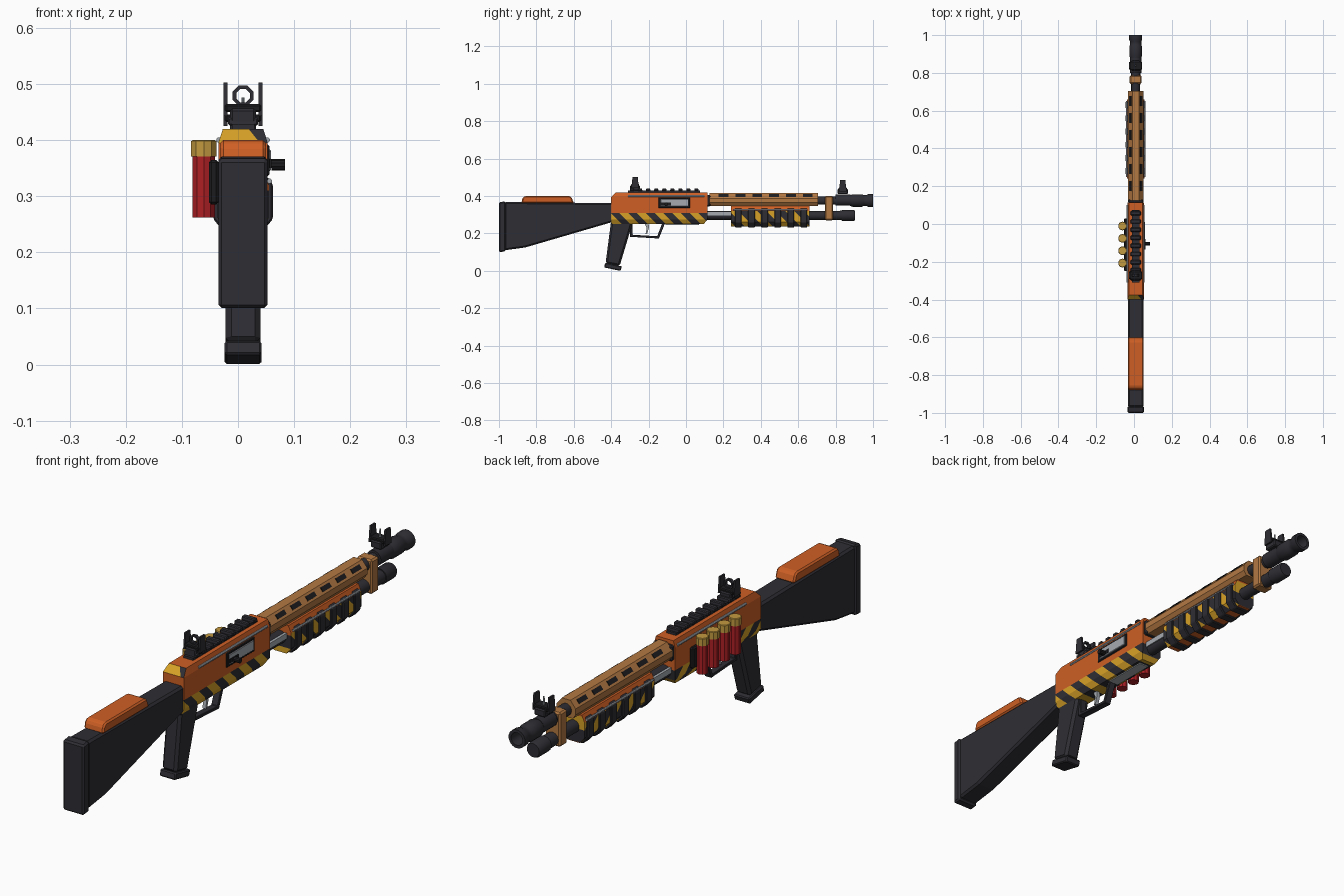
import bpy, bmesh, math
from mathutils import Vector, Matrix

old = bpy.data.objects.get("Cube")
if old:
    bpy.data.objects.remove(old)

CX = 0.009  # centre plane of the gun


def material(name, rgb):
    m = bpy.data.materials.new(name)
    m.use_nodes = True
    m.diffuse_color = (*rgb, 1)
    m.node_tree.nodes["Principled BSDF"].inputs["Base Color"].default_value = (*rgb, 1)
    return m


DARK = material("charcoal", (.027, .027, .034))
BLACK = material("black", (.012, .012, .014))
ORANGE = material("orange", (.62, .115, .018))
YELLOW = material("yellow", (.68, .36, .02))
TAN = material("tan", (.45, .19, .055))
RED = material("red", (.42, .014, .018))
BRASS = material("brass", (.54, .32, .05))
STEEL = material("steel", (.38, .41, .44))


def finish(name, bm, *mats, bevel=0):
    bmesh.ops.recalc_face_normals(bm, faces=bm.faces)
    me = bpy.data.meshes.new(name)
    bm.to_mesh(me)
    bm.free()
    ob = bpy.data.objects.new(name, me)
    bpy.context.collection.objects.link(ob)
    for m in mats:
        me.materials.append(m)
    if bevel:
        b = ob.modifiers.new("edges", 'BEVEL')
        b.width, b.segments = bevel, 1
    return ob


def extrude(loop, step):
    bm = bmesh.new()
    f = bm.faces.new([bm.verts.new(p) for p in loop])
    r = bmesh.ops.extrude_face_region(bm, geom=[f])
    bmesh.ops.translate(bm, verts=[v for v in r["geom"] if isinstance(v, bmesh.types.BMVert)], vec=step)
    return bm


def side_prism(name, profile, half, mat, bevel=0, x=CX):
    """Side profile in y, z given a width in x."""
    bm = extrude([(x - half, y, z) for y, z in profile], (2 * half, 0, 0))
    return finish(name, bm, mat, bevel=bevel)


def section(half_pts, y0, y1):
    """Mirrored cross-section in x, z run along y."""
    loop = half_pts + [(-x, z) for x, z in reversed(half_pts)]
    return extrude([(CX + x, y0, z) for x, z in loop], (0, y1 - y0, 0))


def box(name, x, y, z, mat, bevel=0):
    prof = [(y[0], z[0]), (y[1], z[0]), (y[1], z[1]), (y[0], z[1])]
    return side_prism(name, prof, (x[1] - x[0]) / 2, mat, bevel, (x[0] + x[1]) / 2)


def lathe(name, profile, mat, at, axis='Y', sides=16, smooth=True):
    """Rings of (distance, radius) along an axis through a point."""
    bm = bmesh.new()
    rings = []
    for d, r in profile:
        ring = []
        for i in range(sides):
            a = math.tau * (i + .5) / sides
            u, v = r * math.cos(a), r * math.sin(a)
            p = {'X': (d, u, v), 'Y': (u, d, v), 'Z': (u, v, d)}[axis]
            ring.append(bm.verts.new(Vector(at) + Vector(p)))
        rings.append(ring)
    for a, b in zip(rings, rings[1:]):
        for i in range(sides):
            j = (i + 1) % sides
            bm.faces.new((a[i], a[j], b[j], b[i]))
    bm.faces.new(rings[0])
    bm.faces.new(rings[-1])
    ob = finish(name, bm, mat)
    if smooth:
        bpy.ops.object.select_all(action='DESELECT')
        ob.select_set(True)
        bpy.context.view_layer.objects.active = ob
        bpy.ops.object.shade_smooth_by_angle(angle=math.radians(35))
    return ob


def cut(bm, co, no, faces=None):
    fs = list(faces if faces is not None else bm.faces)
    geom = fs + list({e for f in fs for e in f.edges}) + list({v for f in fs for v in f.verts})
    bmesh.ops.bisect_plane(bm, geom=geom, plane_co=co, plane_no=no)


def hazard(bm, inside, pitch, y0, y1):
    """Cut diagonal stripes into faces that pass the test; slots 1 and 2."""
    k = math.floor((y0 + .2) / pitch)
    while k * pitch < y1 + .5:
        cut(bm, (0, k * pitch, 0), (0, 1, 1), [f for f in bm.faces if inside(f)])
        k += 1
    for f in bm.faces:
        if inside(f):
            c = f.calc_center_median()
            f.material_index = 1 + math.floor((c.y + c.z) / pitch) % 2


# Stock, butt plate and cheek pad
side_prism("stock", [(-.97, .11), (-.86, .125), (-.39, .262), (-.39, .362), (-.97, .368)], .041, DARK, .008)
side_prism("butt_plate", [(-1, .1), (-.965, .104), (-.965, .372), (-1, .366)], .044, DARK, .006)
side_prism("cheek_pad", [(-.88, .362), (-.6, .362), (-.612, .394), (-.622, .4), (-.862, .4), (-.874, .39)],
           .041, ORANGE, .006)

# Grip with a foot
side_prism("grip", [(-.4, .27), (-.285, .27), (-.292, .235), (-.355, .025), (-.43, .04)], .031, DARK, .01)
side_prism("grip_foot", [(-.438, .018), (-.35, 0), (-.342, .024), (-.432, .043)], .033, DARK, .004)

# Receiver with a sloped rear and striped lower half
bm = section([(.03, .25), (.044, .275), (.044, .395), (.036, .42)], -.4, .115)
for v in bm.verts:
    if v.co.z > .41:
        v.co.y = max(v.co.y, -.375)
    if v.co.z < .26:
        v.co.y = min(v.co.y, .095)
cut(bm, (0, 0, .31), (0, 0, 1))
cut(bm, (0, 0, .395), (0, 0, 1))
hazard(bm, lambda f: f.calc_center_median().z < .309, .047, -.4, .12)
rear = [f for f in bm.faces if f.calc_center_median().z > .396 and f.calc_center_median().y < -.37]
cut(bm, (CX + .018, 0, .41), (1, 0, .8), rear)
for f in bm.faces:
    c = f.calc_center_median()
    if c.z > .396 and c.y < -.37:
        f.material_index = 1 if c.x > CX + .015 else 2
finish("receiver", bm, ORANGE, DARK, YELLOW)

for s, side in ((-1, "right"), (1, "left")):
    lathe("receiver_rod_" + side, [(-.31, .005), (.1, .005)], STEEL, (CX + s * .043, 0, .4), sides=8)

# Ejection port, bolt and handle
box("port_frame", (.045, .056), (-.148, .022), (.336, .392), BLACK, .003)
box("bolt", (.05, .0585), (-.135, .012), (.345, .383), STEEL, .002)
box("bolt_notch", (.05, .06), (-.135, -.08), (.35, .366), BLACK)
lathe("bolt_handle", [(.04, .006), (.06, .006), (.06, .01), (.084, .01)], BLACK, (0, -.105, .356), 'X', 10)
box("loading_plate", (CX - .02, CX + .02), (-.11, .07), (.246, .252), STEEL)

# Trigger and guard
side_prism("trigger_guard", [(-.3, .255), (-.3, .182), (-.145, .173), (-.112, .255), (-.127, .255),
                             (-.154, .185), (-.286, .193), (-.286, .255)], .014, DARK, .002)
side_prism("trigger", [(-.222, .255), (-.2, .255), (-.198, .23), (-.208, .197), (-.216, .197), (-.21, .23)],
           .007, STEEL)

# Sight rail
box("rail_base", (CX - .02, CX + .02), (-.31, .075), (.415, .429), DARK)
for i in range(9):
    y = -.3 + i * .043
    side_prism("rail_tooth", [(y, .426), (y + .024, .426), (y + .022, .441), (y + .002, .441)], .027, DARK, .003)


def sight(name, y, z):
    """Clamp block with two guard posts."""
    box(name + "_block", (CX - .023, CX + .023), (y - .027, y + .027), (z, z + .028), DARK, .004)
    box(name + "_bridge", (CX - .032, CX + .032), (y - .022, y + .022), (z + .022, z + .036), BLACK, .003)
    for s in (-1, 1):
        x = CX + s * .031
        side_prism(name + "_post", [(y - .02, z + .015), (y + .02, z + .015), (y + .014, z + .075),
                                    (y - .014, z + .075)], .0035, DARK, x=x)


sight("rear_sight", -.272, .428)
sight("front_sight", .838, .41)
lathe("front_sight_pin", [(.03, .005), (.066, .0025)], STEEL, (CX, .838, .41), 'Z', 8)
bm = bmesh.new()
rings = []
for y, r in ((-.278, .02), (-.266, .02), (-.266, .013), (-.278, .013)):
    rings.append([bm.verts.new((CX + r * math.cos(math.tau * (i + .5) / 8), y,
                                .479 + r * math.sin(math.tau * (i + .5) / 8))) for i in range(8)])
for a, b in zip(rings, rings[1:] + rings[:1]):
    for i in range(8):
        j = (i + 1) % 8
        bm.faces.new((a[i], a[j], b[j], b[i]))
finish("rear_sight_ring", bm, DARK)

# Shells and their holder
box("shell_holder", (-.052, -.034), (-.25, .03), (.285, .365), BLACK, .005)
for i in range(4):
    at = (-.061, -.207 + i * .0655, 0)
    lathe("shell_case", [(.262, .021), (.374, .021)], RED, at, 'Z', 10, False)
    lathe("shell_cap", [(.371, .0235), (.398, .0235), (.4, .021)], BRASS, at, 'Z', 10, False)

# Barrel, hollow muzzle, and front clamp
lathe("barrel", [(.1, .023), (.83, .023), (.87, .026), (.89, .034), (.94, .034), (.95, .03), (.965, .03),
                 (.975, .035), (1, .035), (1, .024), (.93, .022)], DARK, (CX, 0, .376))
lathe("sight_collar", [(.8, .03), (.88, .03)], DARK, (CX, 0, .378))
box("front_clamp", (CX - .032, CX + .032), (.742, .787), (.27, .4), TAN, .006)

# Heat shield with vent slots
finish("heat_shield", section([(.028, .348), (.04, .365), (.04, .388), (.018, .415)], .125, .705), TAN)
box("shield_collar", (CX - .04, CX + .04), (.11, .13), (.345, .405), DARK, .006)
for i in range(6):
    y = .175 + i * .09
    for s in (-1, 1):
        slot = box("vent_slot", (-.009, .009), (y, y + .052), (-.003, .0025), BLACK)
        tilt = Matrix.Rotation(s * math.atan2(.027, .022), 4, 'Y')
        slot.data.transform(Matrix.Translation((CX + s * .029, 0, .4015)) @ tilt)

# Magazine tube and action bars
lathe("magazine_tube", [(.09, .024), (.7, .024), (.835, .026), (.835, .03), (.895, .03), (.903, .026)],
      DARK, (CX, 0, .296))
for s in (-1, 1):
    box("action_bar", (CX + s * .023 - .005, CX + s * .023 + .005), (.1, .26), (.295, .316), STEEL)
    lathe("pump_rod", [(.25, .0045), (.65, .0045)], STEEL, (CX + s * .047, 0, .327), sides=8)

# Pump with stripes and wrapping ribs
bm = section([(.026, .238), (.046, .262), (.046, .32), (.034, .346)], .24, .66)
hazard(bm, lambda f: .24 < f.calc_center_median().z < .321, .05, .24, .66)
finish("pump", bm, ORANGE, DARK, YELLOW)
for i in range(6):
    y = .262 + i * .07
    finish("pump_rib", section([(.03, .232), (.053, .259), (.053, .322), (.044, .334)], y, y + .036),
           DARK, bevel=.003)
